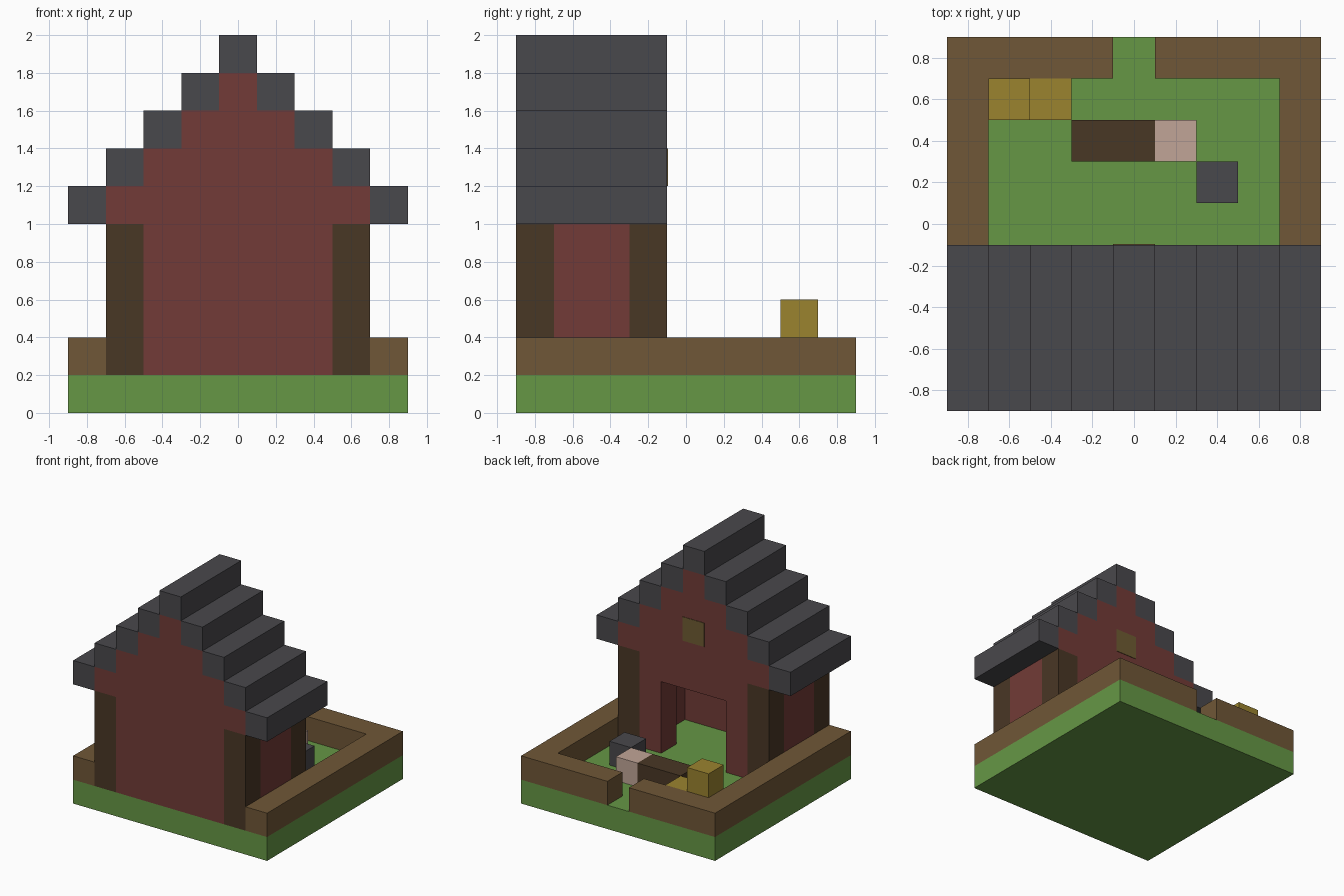
import bpy
import bmesh
from mathutils import Vector

if "Cube" in bpy.data.objects:
    bpy.data.objects.remove(bpy.data.objects["Cube"], do_unlink=True)

U = 0.2  # one block


def linear(c):
    c /= 255
    return c / 12.92 if c <= 0.04045 else ((c + 0.055) / 1.055) ** 2.4


def material(name, *rgb):
    mat = bpy.data.materials.new(name)
    mat.use_nodes = True
    colour = [linear(c) for c in rgb] + [1]
    mat.diffuse_color = colour
    mat.node_tree.nodes["Principled BSDF"].inputs["Base Color"].default_value = colour
    return mat


GRASS = material("grass green", 102, 151, 69)
EARTH = material("earth brown", 112, 87, 55)
BRICK = material("brick red", 114, 59, 55)
TIMBER = material("dark timber", 73, 55, 37)
SLATE = material("slate grey", 73, 72, 76)
STRAW = material("straw yellow", 155, 131, 47)
PINK = material("pale pink", 193, 165, 151)
PANE = material("window amber", 110, 91, 50)


def extrude(name, mat, outline, start, depth):
    """Sweep a flat outline along the vector depth, starting at the offset start."""
    bm = bmesh.new()
    face = bm.faces.new([bm.verts.new(Vector(p) + Vector(start)) for p in outline])
    moved = bmesh.ops.extrude_face_region(bm, geom=[face])["geom"]
    verts = [g for g in moved if isinstance(g, bmesh.types.BMVert)]
    bmesh.ops.translate(bm, verts=verts, vec=depth)
    # The starting face stays as the second cap
    bmesh.ops.recalc_face_normals(bm, faces=bm.faces)
    mesh = bpy.data.meshes.new(name)
    bm.to_mesh(mesh)
    bm.free()
    mesh.materials.append(mat)
    obj = bpy.data.objects.new(name, mesh)
    bpy.context.collection.objects.link(obj)
    return obj


def box(name, mat, x, y, z):
    """Box from (low, high) pairs on each axis."""
    outline = [(x[0], y[0], 0), (x[1], y[0], 0), (x[1], y[1], 0), (x[0], y[1], 0)]
    return extrude(name, mat, outline, (0, 0, z[0]), (0, 0, z[1] - z[0]))


def block(name, mat, x, y, wide=1, high=1):
    """Blocks standing on the grass, from their low x and y corner."""
    return box(name, mat, (x, x + wide * U), (y, y + U), (U, U + high * U))


def gable(name, y, door):
    """Brick wall with a stepped top; the door is a notch in its outline."""
    half = [(0.3, 0.2), (0.3, 0.8)] if door else []
    half = ([(p[0], p[1]) for p in half][::-1] + [(0.5, 0.2), (0.5, 1.0)])
    for k in range(4):
        w = 0.7 - U * k
        half += [(w, 1 + U * k), (w, 1 + U * (k + 1))]
    pts = half + [(-x, z) for x, z in reversed(half)]
    return extrude(name, BRICK, [(x, 0, z) for x, z in pts], (0, y, 0), (0, U, 0))


# Ground
box("grass_base", GRASS, (-0.9, 0.9), (-0.9, 0.9), (0, U))

# Yard wall, one L-shaped half per side with a gap at the back
for side, s in (("left", 1), ("right", -1)):
    plan = [(0.9, -0.9), (0.9, 0.9), (0.1, 0.9), (0.1, 0.7), (0.7, 0.7), (0.7, -0.9)]
    extrude(side + "_yard_wall", EARTH, [(s * x, y, 0) for x, y in plan],
            (0, 0, U), (0, 0, U))

# House walls and corner posts
gable("front_wall", -0.9, False)
gable("back_wall", -0.3, True)
box("gable_window", PANE, (-0.1, 0.1), (-0.104, -0.096), (1.2, 1.4))
for side, s in (("left", 1), ("right", -1)):
    x = sorted((s * 0.5, s * 0.7))
    box(side + "_wall", BRICK, x, (-0.7, -0.3), (U, 1))
    box(side + "_front_post", TIMBER, x, (-0.9, -0.7), (U, 1))
    box(side + "_back_post", TIMBER, x, (-0.3, -0.1), (U, 1))

# Stepped roof beams and ridge
for k in range(5):
    z = (1 + U * k, 1 + U * (k + 1))
    c = 0.8 - U * k
    if k == 4:
        box("roof_ridge", SLATE, (-0.1, 0.1), (-0.9, -0.1), z)
        continue
    for side, s in (("left", 1), ("right", -1)):
        box(f"{side}_roof_beam_{k + 1}", SLATE, (s * c - 0.1, s * c + 0.1), (-0.9, -0.1), z)

# Yard objects
block("tall_straw_bale", STRAW, -0.7, 0.5, high=2)
block("low_straw_bale", STRAW, -0.5, 0.5)
block("log", TIMBER, -0.3, 0.3, wide=2)
block("pink_block", PINK, 0.1, 0.3)
block("grey_block", SLATE, 0.3, 0.1)
